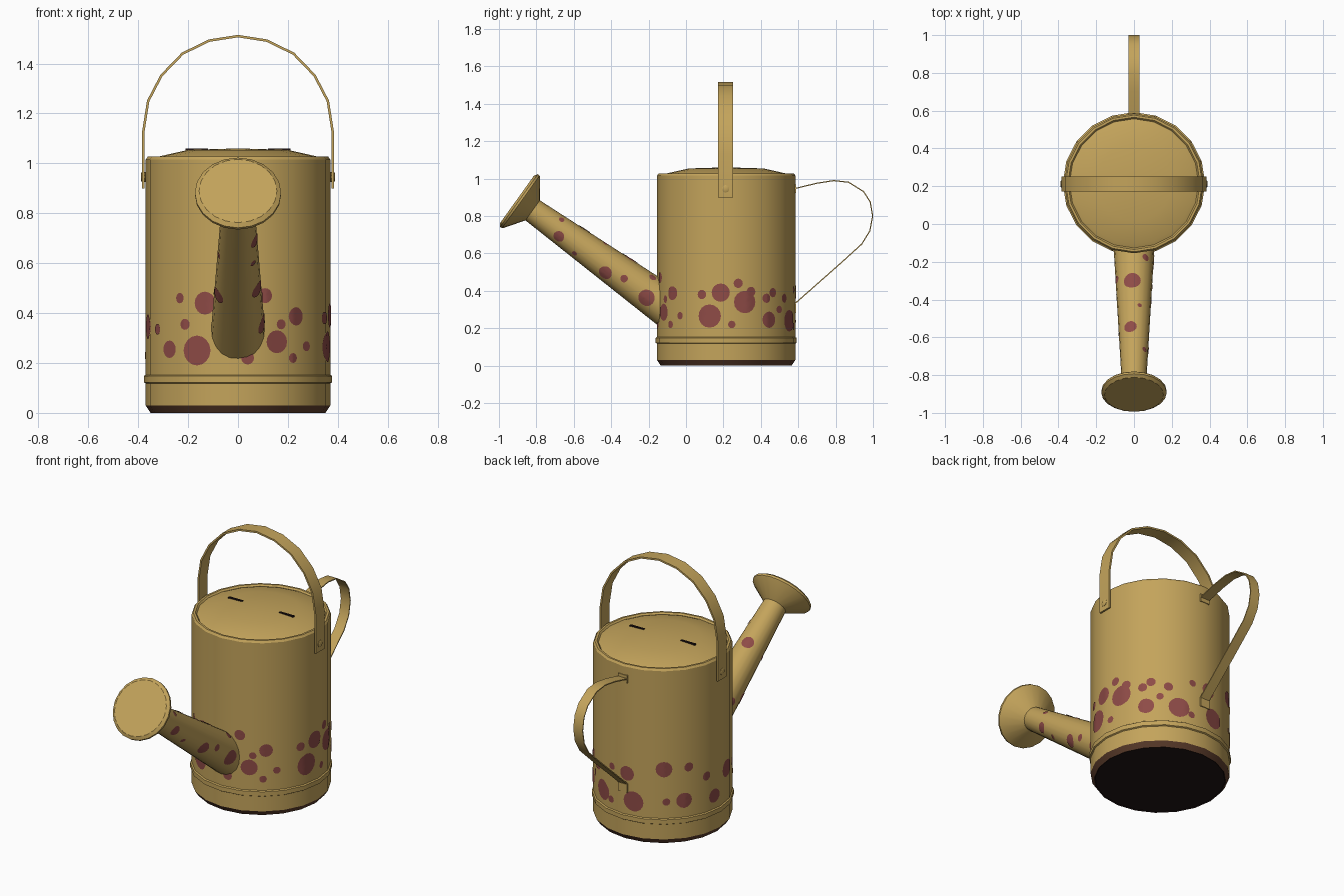
import bpy, bmesh, math
from mathutils import Matrix, Vector

if "Cube" in bpy.data.objects:
    bpy.data.objects.remove(bpy.data.objects["Cube"])

SIDES = 20
CY, R = 0.215, 0.37          # body centre and radius


def material(name, rgb):
    m = bpy.data.materials.new(name)
    m.diffuse_color = (*rgb, 1)
    m.use_nodes = True
    m.node_tree.nodes["Principled BSDF"].inputs["Base Color"].default_value = m.diffuse_color
    return m


TAN = material("tan metal", (0.55, 0.37, 0.105))
RED = material("dusty red", (0.27, 0.07, 0.062))
BROWN = material("rust brown", (0.11, 0.047, 0.025))
DARK = material("dark base", (0.015, 0.007, 0.007))


def finish(bm, name, mats, matrix=Matrix(), recalc=True):
    if recalc:
        bmesh.ops.recalc_face_normals(bm, faces=bm.faces)
    me = bpy.data.meshes.new(name)
    bm.to_mesh(me)
    bm.free()
    for m in mats:
        me.materials.append(m)
    me.transform(matrix)
    me.shade_smooth()
    me.set_sharp_from_angle(angle=math.radians(32))
    ob = bpy.data.objects.new(name, me)
    bpy.context.collection.objects.link(ob)
    return ob


def revolve(name, profile, matrix, mats=(TAN,), rule=None, n=SIDES, closed=False):
    """Spin an (r, z) profile about local z; r = 0 makes a pole."""
    bm = bmesh.new()
    rings = []
    for r, z in profile:
        if r == 0:
            rings.append([bm.verts.new((0, 0, z))] * n)
        else:
            rings.append([bm.verts.new((r * math.cos(2 * math.pi * i / n),
                                        r * math.sin(2 * math.pi * i / n), z)) for i in range(n)])
    pairs = list(zip(rings, rings[1:]))
    if closed:
        pairs.append((rings[-1], rings[0]))
    for k, (a, b) in enumerate(pairs):
        for i in range(n):
            j = (i + 1) % n
            vs = list(dict.fromkeys((a[i], a[j], b[j], b[i])))
            f = bm.faces.new(vs)
            f.material_index = rule(k) if rule else 0
    return finish(bm, name, mats, matrix)


def strip(name, path, width, thick, place):
    """Flat metal strap along a 2D path; place(a, z, w) gives the 3D point."""
    bm = bmesh.new()
    pts = [Vector(p) for p in path]
    secs = []
    for i, p in enumerate(pts):
        t = (pts[min(i + 1, len(pts) - 1)] - pts[max(i - 1, 0)]).normalized()
        nrm = Vector((-t.y, t.x)) * thick / 2
        secs.append([bm.verts.new(place(*(p + nrm * s), w * width / 2))
                     for s, w in ((1, 1), (1, -1), (-1, -1), (-1, 1))])
    for a, b in zip(secs, secs[1:]):
        for i in range(4):
            j = (i + 1) % 4
            bm.faces.new((a[i], a[j], b[j], b[i]))
    bm.faces.new(secs[0])
    bm.faces.new(secs[-1])
    return finish(bm, name, [TAN])


def box(name, loc, size, mat):
    bm = bmesh.new()
    bmesh.ops.create_cube(bm, size=1)
    return finish(bm, name, [mat], Matrix.Translation(loc) @ Matrix.Diagonal((*size, 1)))


def spots(name, items, radius_at, matrix, seg=16, rings=3):
    """Thin round paint patches wrapped on the faceted side of a cone or cylinder."""
    bm = bmesh.new()
    step = 2 * math.pi / SIDES

    def point(ang, h):
        r = radius_at(h) * math.cos(step / 2) / math.cos(ang % step - step / 2) + 0.003
        return bm.verts.new((r * math.cos(ang), r * math.sin(ang), h))

    for deg, h, size in items:
        a0 = math.radians(deg)
        prev = [point(a0, h)] * seg
        for k in range(1, rings + 1):
            s = size * k / rings
            cur = [point(a0 + s * math.cos(2 * math.pi * i / seg) / radius_at(h),
                         h + s * math.sin(2 * math.pi * i / seg)) for i in range(seg)]
            for i in range(seg):
                j = (i + 1) % seg
                bm.faces.new(list(dict.fromkeys((prev[i], cur[i], cur[j], prev[j]))))
            prev = cur
    return finish(bm, name, [RED], matrix, recalc=False)


body_m = Matrix.Translation((0, CY, 0))

# Body with dark underside, brown foot and domed lid
revolve("body", [(0, 0.004), (0.345, 0.004), (0.35, 0), (0.37, 0.03), (0.37, 1.015), (0.362, 1.027),
                 (0.35, 1.027), (0.342, 1.018), (0.32, 1.027), (0.2, 1.054), (0, 1.06)],
        body_m, (TAN, BROWN, DARK), lambda k: 2 if k < 2 else 1 if k == 2 else 0)

# Raised band near the foot
revolve("band", [(0.365, 0.115), (0.377, 0.122), (0.377, 0.148), (0.365, 0.156)], body_m, closed=True)

# Slots in the lid
for s in (-1, 1):
    box("lid_slot", (s * 0.165, CY, 1.056), (0.09, 0.012, 0.009), DARK)

# Top carrying handle
half = [(0.379, 0.90), (0.379, 1.13), (0.36, 1.25), (0.307, 1.352), (0.222, 1.44), (0.115, 1.492)]
path = half + [(0, 1.51)] + [(-x, z) for x, z in reversed(half)]
strip("top_handle", path, 0.08, 0.01, lambda a, z, w: (a, CY - 0.003 + w, z))

# Rivets holding the top handle
for s in (-1, 1):
    m = Matrix.Translation((s * 0.38, CY - 0.003, 0.945)) @ Matrix.Rotation(s * math.pi / 2, 4, 'Y')
    revolve("handle_rivet", [(0, -0.01), (0.02, -0.01), (0.02, 0.006), (0.014, 0.009), (0, 0.009)], m, n=10)

# Back pouring handle with its two tabs
strip("back_handle", [(0.575, 0.945), (0.70, 0.975), (0.79, 0.989), (0.87, 0.98), (0.95, 0.93),
                      (0.985, 0.875), (0.998, 0.80), (0.983, 0.72), (0.94, 0.65), (0.83, 0.55),
                      (0.575, 0.325)], 0.06, 0.006, lambda a, z, w: (w, a, z))
box("back_handle_tab_top", (0, 0.583, 0.945), (0.06, 0.01, 0.045), TAN)
box("back_handle_tab_bottom", (0, 0.583, 0.305), (0.06, 0.01, 0.05), TAN)

# Spout and sprinkler rose share one tilted axis
spout_m = Matrix.Translation((0, -0.82, 0.83)) @ Matrix.Rotation(math.radians(54.4), 4, 'X')


def spout_r(h):
    return 0.066 - 0.049 * h


revolve("spout", [(0, -0.93), (spout_r(-0.93), -0.93), (spout_r(0.01), 0.01), (0, 0.01)], spout_m)
revolve("sprinkler_rose", [(0, 0), (0.066, 0), (0.168, 0.072), (0.173, 0.078), (0.173, 0.09),
                           (0.156, 0.102), (0, 0.102)], spout_m)

# Painted spots: angle, height, radius
body_spots = [
    (-138, .255, .035), (-116.5, .25, .06), (-111, .44, .046), (-129, .46, .021), (-125, .355, .022),
    (-168, .345, .05), (-151, .335, .022), (-65, .285, .046), (-62, .355, .02), (-51, .387, .037),
    (-53.5, .22, .02), (-42, .267, .02), (-84, .22, .026), (-73, .47, .03), (-78, .34, .03),
    (-14, .265, .062), (-20.6, .38, .025), (-4.6, .39, .049), (10, .44, .025), (15.7, .34, .06),
    (4.6, .22, .02), (21, .395, .026), (38.4, .245, .044), (35.5, .36, .025), (42.5, .39, .025),
    (50, .30, .02), (57, .36, .025), (66, .24, .058), (77, .21, .02), (100, .237, .058),
    (94, .393, .042), (78, .405, .02), (126, .44, .045), (147, .443, .026), (143, .252, .044),
    (128, .25, .021), (164, .364, .026), (173, .23, .04)]
spots("body_spots", body_spots, lambda h: R, body_m)

spout_spots = [
    (-25, -.195, .03), (42, -.155, .015), (-43, -.316, .014), (-30, -.51, .037), (-7, -.61, .02),
    (-15, -.767, .045), (53, -.731, .02), (96, -.574, .046), (104, -.284, .034), (70, -.42, .012),
    (200, -.3, .015), (210, -.55, .035), (160, -.62, .022)]
spots("spout_spots", spout_spots, spout_r, spout_m)
